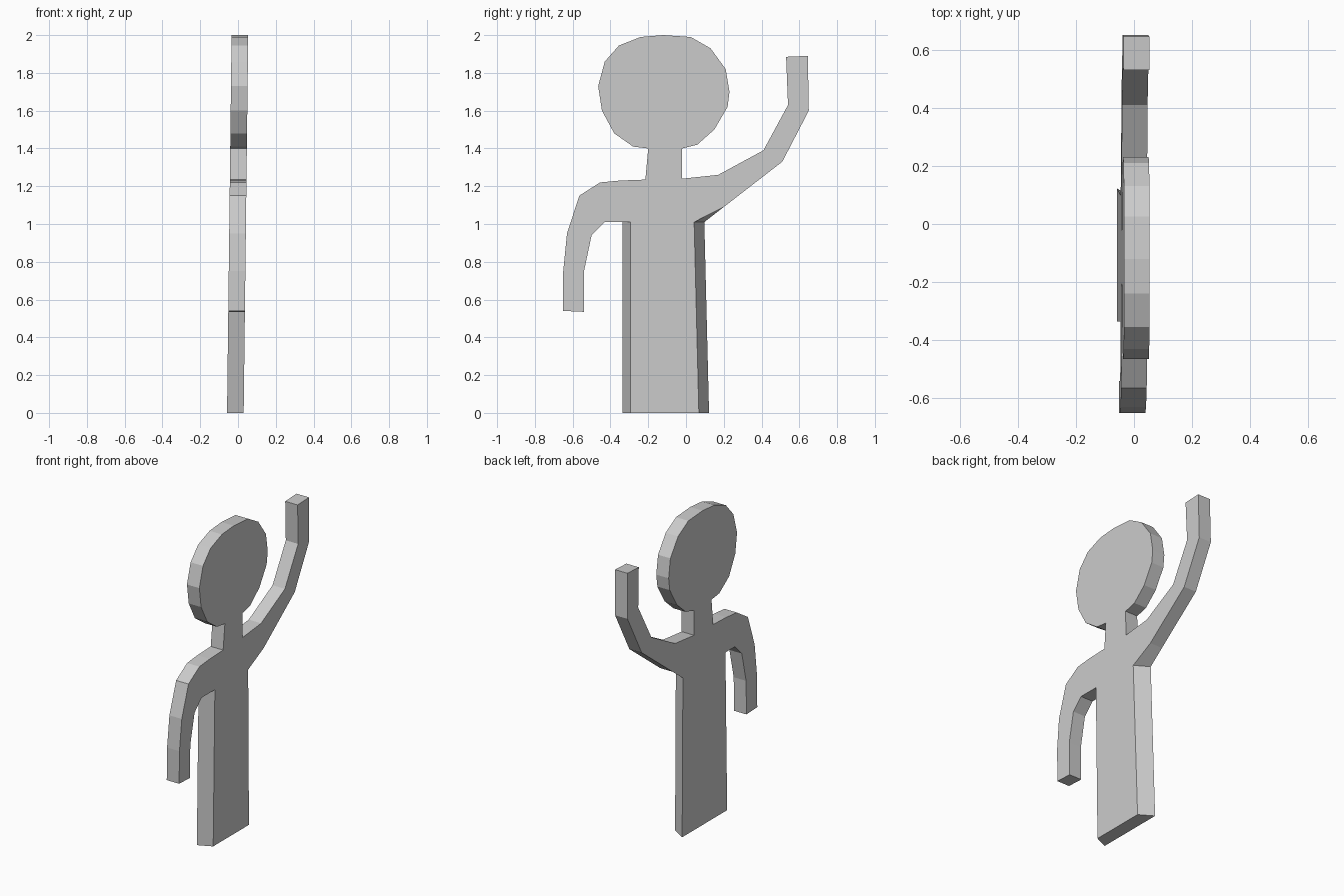
import bpy
import bmesh

# Remove the default object
default = bpy.data.objects.get("Cube")
if default:
    bpy.data.objects.remove(default, do_unlink=True)

HALF_THICKNESS = 0.044

# Silhouette in (y, z), followed clockwise part by part
head_right = [(-0.24, 1.99), (-0.12, 2.0), (0.025, 1.99), (0.13, 1.93),
              (0.21, 1.82), (0.23, 1.7), (0.22, 1.62), (0.15, 1.5), (0.06, 1.42)]
neck_right = [(-0.02, 1.4), (-0.02, 1.24)]
raised_arm = [(0.17, 1.26), (0.41, 1.39), (0.54, 1.63), (0.53, 1.885),
              (0.645, 1.89), (0.65, 1.6), (0.51, 1.33), (0.2, 1.09)]
torso = [(0.07, 1.01), (0.095, 0), (-0.315, 0), (-0.315, 1.01)]
lowered_arm = [(-0.43, 1.01), (-0.5, 0.94), (-0.54, 0.75), (-0.54, 0.535),
               (-0.65, 0.54), (-0.65, 0.75), (-0.63, 0.95), (-0.565, 1.15),
               (-0.455, 1.22), (-0.35, 1.23)]
neck_left = [(-0.215, 1.235), (-0.2, 1.4)]
head_left = [(-0.28, 1.41), (-0.38, 1.48), (-0.445, 1.6), (-0.465, 1.73),
             (-0.43, 1.86), (-0.355, 1.945)]

# The torso sides slant, so its corners move outward on the -x side
right_torso_corners = torso[:2]
left_torso_corners = torso[2:]


def side_offset(point):
    if point in right_torso_corners:
        return 0.027
    if point in left_torso_corners:
        return -0.02
    return 0.0


def lean(z):
    """The flat figure leans slightly toward +x as it rises."""
    return -0.014 + 0.012 * z


def make_layer(bm, outline, side):
    return [bm.verts.new((lean(z) + side * HALF_THICKNESS,
                          y - side * side_offset((y, z)), z))
            for y, z in outline]


# Flat cut-out figure: two matching faces joined by a rim
outline = (head_right + neck_right + raised_arm + torso
           + lowered_arm + neck_left + head_left)
bm = bmesh.new()
near = make_layer(bm, outline, 1)
far = make_layer(bm, outline, -1)
bm.faces.new(near)
bm.faces.new(list(reversed(far)))
count = len(outline)
for i in range(count):
    j = (i + 1) % count
    bm.faces.new((near[j], near[i], far[i], far[j]))
bmesh.ops.recalc_face_normals(bm, faces=bm.faces[:])

mesh = bpy.data.meshes.new("waving_figure")
bm.to_mesh(mesh)
bm.free()
figure = bpy.data.objects.new("waving_figure", mesh)
bpy.context.collection.objects.link(figure)

# Plain light grey
grey = bpy.data.materials.new("light_grey")
grey.use_nodes = True
colour = (0.6, 0.6, 0.6, 1.0)
grey.diffuse_color = colour
for node in grey.node_tree.nodes:
    if node.type == 'BSDF_PRINCIPLED':
        node.inputs["Base Color"].default_value = colour
mesh.materials.append(grey)
